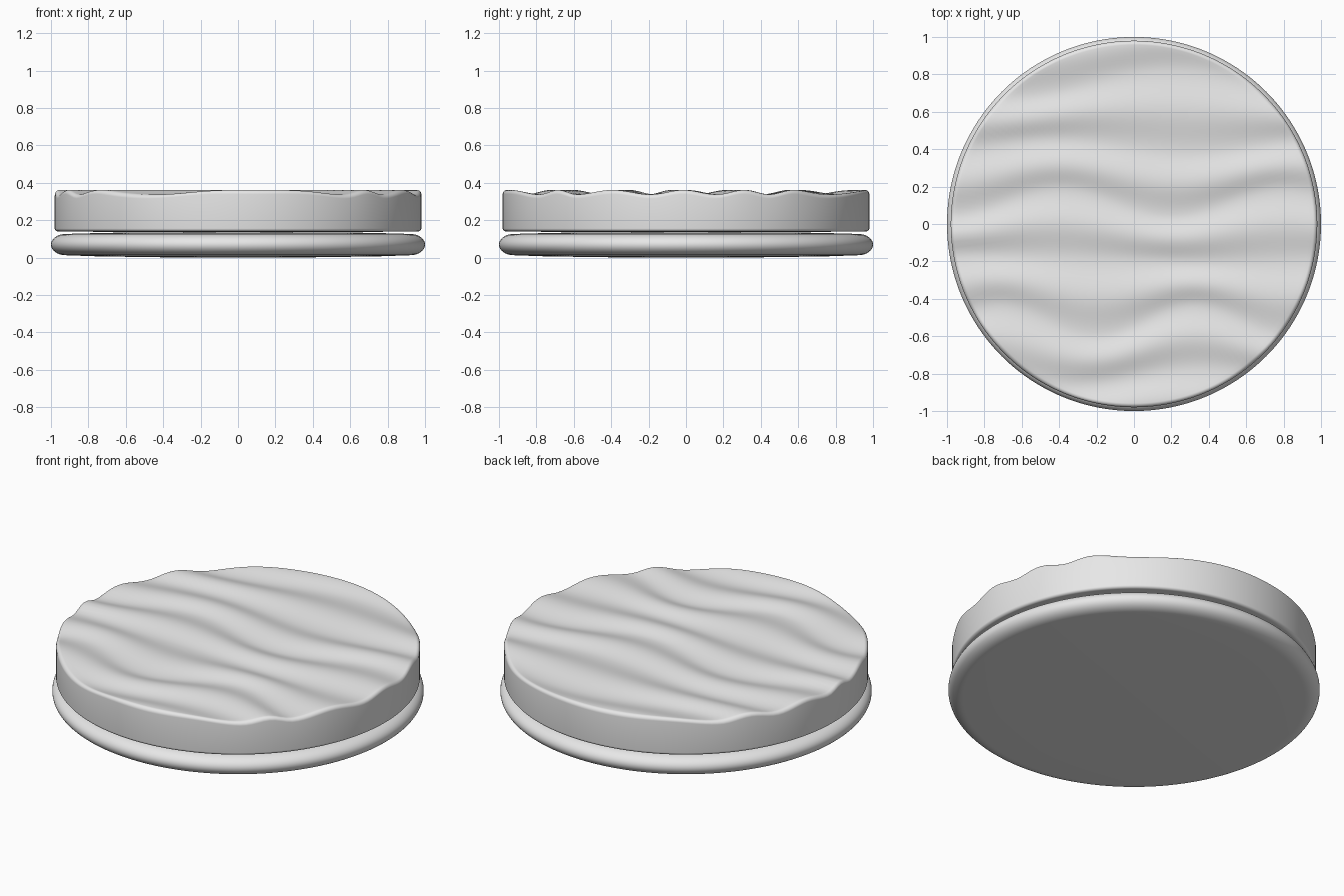
import bpy, bmesh
from math import sin, cos, pi, tau

cube = bpy.data.objects.get("Cube")
if cube:
    bpy.data.objects.remove(cube)

SEGMENTS = 192

grey = bpy.data.materials.new("light grey")
grey.use_nodes = True
colour = (0.8, 0.8, 0.8, 1)
grey.diffuse_color = colour
grey.node_tree.nodes["Principled BSDF"].inputs["Base Color"].default_value = colour

# Trough lines of the ripples, front to back: centre y, sway, frequency, x of the sway peak
TROUGHS = [
    (-1.15, 0.04, 4.0, 0.1),
    (-0.815, 0.045, 4.7, 0.35),
    (-0.515, 0.075, 6.0, 0.32),
    (-0.185, 0.02, 2.4, -0.9),
    (0.115, 0.065, 5.2, -0.4),
    (0.42, 0.03, 4.5, -0.4),
    (0.75, 0.07, 3.5, 0.2),
    (1.10, 0.05, 3.5, 0.2),
]


def ripple(x, y):
    """Height offset: lowest on each trough line, highest midway between two."""
    lines = [c + a * cos(f * (x - p)) for c, a, f, p in TROUGHS]
    for low, high in zip(lines, lines[1:]):
        if low <= y <= high:
            return -0.012 * cos(tau * (y - low) / (high - low))
    return 0


def arc(r, z, width, height, start, end, steps):
    """Elliptical arc of (radius, z) profile points."""
    angles = [start + (end - start) * i / steps for i in range(steps + 1)]
    return [(r + width * cos(a), z + height * sin(a)) for a in angles]


def lathe(name, profile, rippled_above=None):
    """Revolve a bottom-to-top profile that starts and ends on the axis."""
    bm = bmesh.new()

    def point(r, z, angle):
        x, y = r * cos(angle), r * sin(angle)
        if rippled_above is not None and z > rippled_above:
            z += ripple(x, y)
        return bm.verts.new((x, y, z))

    bottom = point(*profile[0], 0)
    rings = [[point(r, z, tau * i / SEGMENTS) for i in range(SEGMENTS)]
             for r, z in profile[1:-1]]
    top = point(*profile[-1], 0)
    for i in range(SEGMENTS):
        j = (i + 1) % SEGMENTS
        bm.faces.new((bottom, rings[0][j], rings[0][i]))
        for lower, upper in zip(rings, rings[1:]):
            bm.faces.new((lower[i], lower[j], upper[j], upper[i]))
        bm.faces.new((rings[-1][i], rings[-1][j], top))
    mesh = bpy.data.meshes.new(name)
    bm.to_mesh(mesh)
    bm.free()
    mesh.materials.append(grey)
    obj = bpy.data.objects.new(name, mesh)
    bpy.context.collection.objects.link(obj)
    bpy.ops.object.select_all(action="DESELECT")
    obj.select_set(True)
    bpy.context.view_layer.objects.active = obj
    bpy.ops.object.shade_smooth_by_angle(angle=pi / 4)
    return obj


# Base disc with a bulging rim and a slightly domed underside
lathe("base_disc",
      [(0, 0), (0.4, 0.002), (0.75, 0.007)]
      + arc(0.92, 0.07, 0.08, 0.057, -pi / 2, pi / 2, 20)
      + [(0.7, 0.133), (0, 0.138)])

# Upper disc with a straight wall and a rippled top
TOP, WALL, ROUND = 0.35, 0.98, 0.022
top_rings = [((WALL - ROUND) * (1 - i / 48), TOP) for i in range(1, 49)]
lathe("rippled_disc",
      [(0, 0.136), (0.7, 0.138)]
      + arc(WALL - 0.018, 0.156, 0.018, 0.016, -pi / 2, 0, 6)
      + arc(WALL - ROUND, TOP - ROUND, ROUND, ROUND, 0, pi / 2, 8)
      + top_rings,
      rippled_above=0.3)
